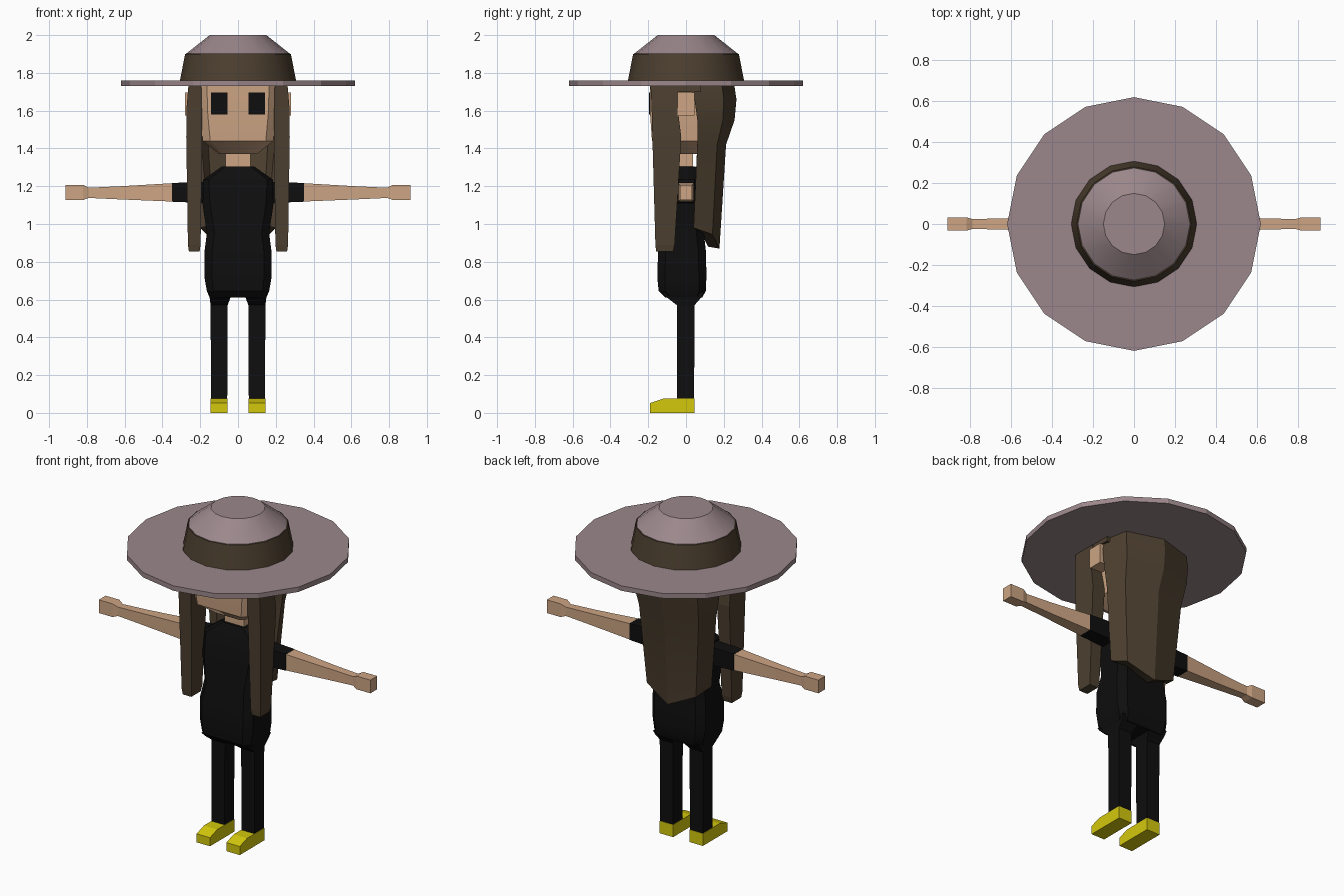
import bpy, bmesh, math

if "Cube" in bpy.data.objects:
    bpy.data.objects.remove(bpy.data.objects["Cube"])


def material(name, r, g, b):
    lin = [((c / 255 + 0.055) / 1.055) ** 2.4 if c > 10 else c / 255 / 12.92 for c in (r, g, b)]
    m = bpy.data.materials.new(name)
    m.diffuse_color = (*lin, 1)
    m.use_nodes = True
    m.node_tree.nodes["Principled BSDF"].inputs["Base Color"].default_value = m.diffuse_color
    return m


MAUVE = material("mauve felt", 155, 135, 139)
BROWN = material("dark brown", 76, 63, 47)
SKIN = material("skin", 205, 165, 132)
BLACK = material("black", 14, 14, 14)
YELLOW = material("yellow", 212, 200, 12)


def loft(name, rings, mat, strip=False, smooth=0):
    """Join equal-length rings of points into a closed solid."""
    bm = bmesh.new()
    vs = [[bm.verts.new(p) for p in r] for r in rings]
    n = len(rings[0])
    for a, b in zip(vs, vs[1:]):
        for i in range(n):
            j = (i + 1) % n
            bm.faces.new((a[i], a[j], b[j], b[i]))
    for cap in (vs[0], vs[-1]):
        if strip:
            for i in range(n // 2 - 1):
                bm.faces.new((cap[i], cap[i + 1], cap[n - 2 - i], cap[n - 1 - i]))
        else:
            bm.faces.new(cap)
    bmesh.ops.recalc_face_normals(bm, faces=bm.faces)
    me = bpy.data.meshes.new(name)
    bm.to_mesh(me)
    bm.free()
    me.materials.append(mat)
    ob = bpy.data.objects.new(name, me)
    bpy.context.collection.objects.link(ob)
    if smooth:
        bpy.context.view_layer.objects.active = ob
        ob.select_set(True)
        bpy.ops.object.shade_smooth_by_angle(angle=math.radians(smooth))
        ob.select_set(False)
    return ob


def rect(z, x0, x1, y0, y1, s=1):
    return [(s * x, y, z) for x, y in ((x0, y0), (x1, y0), (x1, y1), (x0, y1))]


def octa(z, w, y0, y1, c):
    """Rectangle with cut corners, symmetric in x."""
    right = [(w - c, y0), (w, y0 + c), (w, y1 - c), (w - c, y1)]
    return [(x, y, z) for x, y in right + [(-x, y) for x, y in right[::-1]]]


def circle(z, r, n=16):
    return [(r * math.cos(i * math.tau / n), r * math.sin(i * math.tau / n), z) for i in range(n)]


def section(x, hy, z0, z1, s):
    return [(s * x, y, z) for y, z in ((-hy, z0), (hy, z0), (hy, z1), (-hy, z1))]


# Hat
loft("hat_brim", [circle(1.73, 0.62), circle(1.76, 0.62)], MAUVE, smooth=20)
loft("hat_band", [circle(1.755, 0.308), circle(1.90, 0.28)], BROWN, smooth=30)
loft("hat_crown", [circle(1.895, 0.274), circle(1.902, 0.274), circle(2.0, 0.15)], MAUVE, smooth=30)

# Head, neck
loft("head", [octa(1.37, 0.10, -0.09, 0.10, 0.02), octa(1.44, 0.187, -0.18, 0.18, 0.04),
              octa(1.58, 0.20, -0.19, 0.19, 0.04), octa(1.74, 0.205, -0.19, 0.19, 0.04)],
     SKIN, smooth=30)
loft("neck", [rect(1.27, -0.065, 0.065, -0.036, 0.036), rect(1.40, -0.065, 0.065, -0.036, 0.036)], SKIN)

# Torso
loft("torso", [octa(0.61, 0.15, -0.11, 0.085, 0.03), octa(0.645, 0.165, -0.145, 0.105, 0.035),
               octa(0.72, 0.178, -0.152, 0.108, 0.04), octa(0.85, 0.178, -0.148, 0.106, 0.04),
               octa(0.95, 0.165, -0.125, 0.095, 0.04), octa(1.10, 0.187, -0.115, 0.09, 0.04),
               octa(1.235, 0.185, -0.085, 0.075, 0.03), octa(1.305, 0.085, -0.05, 0.05, 0.02)],
     BLACK, smooth=30)

# Back hair: a curved thick curtain, lower in the middle
edge = [(0.25, 0.02, 1.74), (0.262, 0.045, 1.66), (0.265, 0.06, 1.55), (0.245, 0.06, 1.42), (0.20, 0.04, 0.98)]
corner = [(0.215, 0.19, 1.74), (0.22, 0.20, 1.66), (0.215, 0.195, 1.55), (0.20, 0.165, 1.42), (0.165, 0.14, 0.945)]
middle = [(0, 0.255, 1.74), (0, 0.267, 1.66), (0, 0.257, 1.55), (0, 0.212, 1.42), (0, 0.177, 0.87)]
rings = []
for e, c, m in zip(edge, corner, middle):
    outer = [e, c, m, (-c[0], *c[1:]), (-e[0], *e[1:])]
    inner = [(0.79 * x, y - (0 if i in (0, 4) else 0.06), z + 0.01) for i, (x, y, z) in enumerate(outer)]
    rings.append(outer + inner[::-1])
loft("back_hair", rings, BROWN, strip=True, smooth=20)

# Paired parts
for s, side in ((1, "left"), (-1, "right")):
    loft(f"{side}_front_hair", [rect(1.74, 0.195, 0.262, -0.188, -0.04, s),
                                rect(1.62, 0.192, 0.272, -0.182, -0.045, s),
                                rect(1.46, 0.19, 0.274, -0.178, -0.025, s),
                                rect(0.89, 0.198, 0.265, -0.162, -0.06, s),
                                rect(0.855, 0.203, 0.26, -0.158, -0.068, s)], BROWN)
    loft(f"{side}_side_hair", [rect(1.70, 0.19, 0.262, -0.08, 0.08, s),
                               rect(1.745, 0.19, 0.258, -0.08, 0.08, s)], BROWN)
    loft(f"{side}_ear", [rect(1.575, 0.19, 0.28, -0.046, 0.044, s),
                         rect(1.695, 0.19, 0.28, -0.046, 0.044, s)], SKIN)
    loft(f"{side}_eye", [rect(1.58, 0.055, 0.142, -0.197, -0.188, s),
                         rect(1.695, 0.055, 0.142, -0.197, -0.188, s)], BLACK)
    loft(f"{side}_sleeve", [section(0.15, 0.046, 1.11, 1.225, s), section(0.35, 0.042, 1.118, 1.217, s)], BLACK)
    loft(f"{side}_arm", [section(0.348, 0.041, 1.119, 1.216, s), section(0.62, 0.028, 1.13, 1.20, s),
                         section(0.79, 0.024, 1.138, 1.192, s), section(0.82, 0.033, 1.127, 1.207, s),
                         section(0.912, 0.033, 1.127, 1.207, s)], SKIN)
    loft(f"{side}_leg", [rect(0.64, 0.02, 0.155, -0.13, 0.095, s), rect(0.61, 0.04, 0.15, -0.10, 0.08, s),
                         rect(0.57, 0.055, 0.145, -0.048, 0.045, s),
                         rect(0.07, 0.057, 0.143, -0.048, 0.043, s)], BLACK)
    profile = [(-0.19, 0), (0.045, 0), (0.045, 0.075), (-0.12, 0.075), (-0.19, 0.052)]
    loft(f"{side}_shoe", [[(s * x, y, z) for y, z in profile] for x in (0.055, 0.145)], YELLOW)
